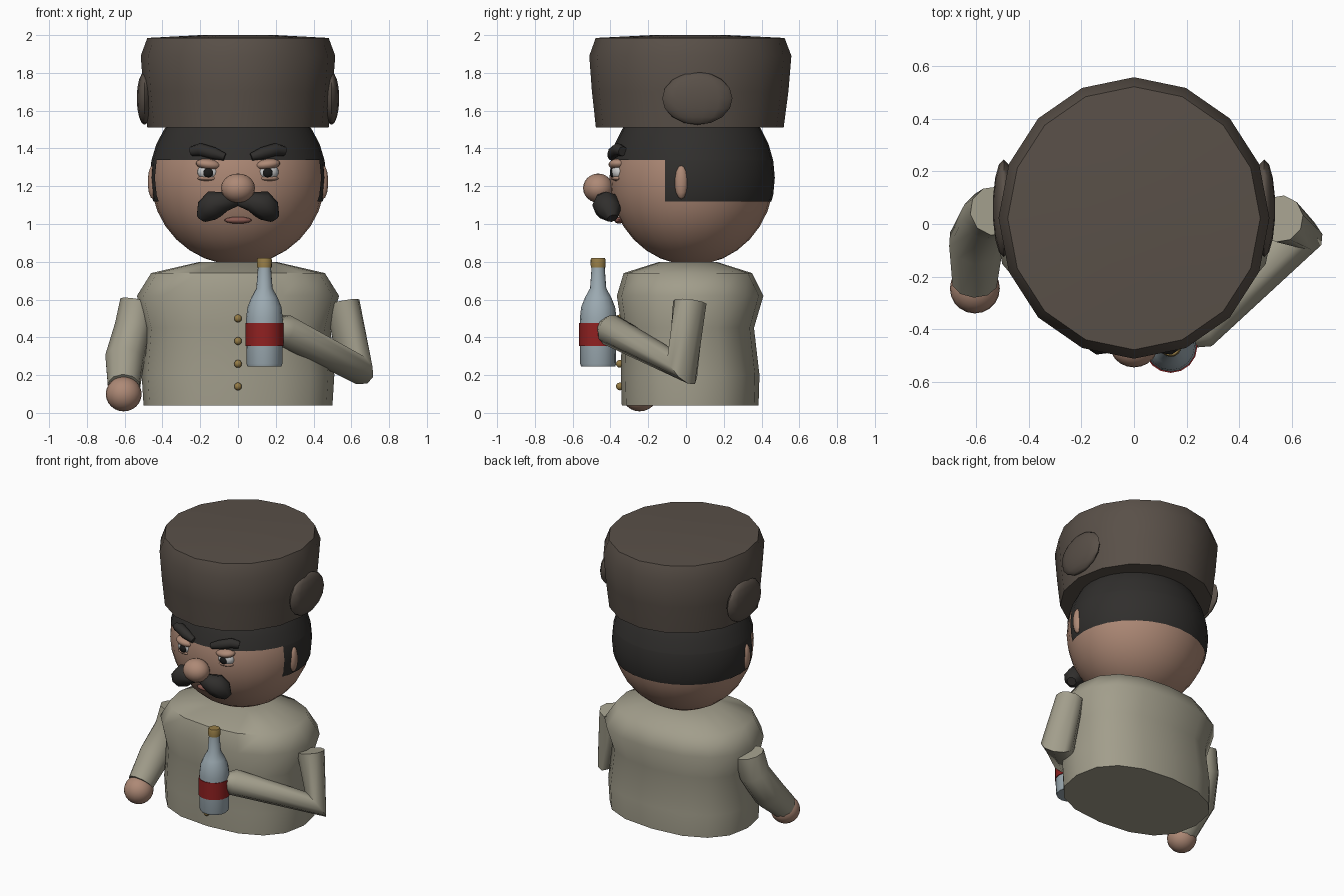
import bpy, bmesh, math
from mathutils import Vector, Matrix

if "Cube" in bpy.data.objects:
    bpy.data.objects.remove(bpy.data.objects["Cube"])


def material(name, rgb):
    m = bpy.data.materials.new(name)
    m.diffuse_color = (*rgb, 1)
    m.use_nodes = True
    m.node_tree.nodes["Principled BSDF"].inputs["Base Color"].default_value = m.diffuse_color
    return m


COAT = material("cloth", (.36, .34, .26))
SKIN = material("skin", (.42, .25, .18))
HAIR = material("hair", (.03, .028, .026))
FUR = material("fur", (.10, .08, .065))
WHITE = material("eye_white", (.75, .75, .73))
BLACK = material("pupil", (.01, .01, .01))
LIP = material("lip", (.25, .10, .08))
GLASS = material("glass", (.33, .40, .44))
RED = material("label_red", (.28, .015, .015))
GOLD = material("brass", (.30, .20, .06))


def finish(bm, name, mat, angle=50):
    bmesh.ops.recalc_face_normals(bm, faces=bm.faces)
    me = bpy.data.meshes.new(name)
    bm.to_mesh(me)
    bm.free()
    me.materials.append(mat)
    ob = bpy.data.objects.new(name, me)
    bpy.context.collection.objects.link(ob)
    bpy.ops.object.select_all(action='DESELECT')
    ob.select_set(True)
    bpy.context.view_layer.objects.active = ob
    bpy.ops.object.shade_smooth_by_angle(angle=math.radians(angle))
    return ob


def skin_rings(name, rings, mat, angle=50):
    """Bridge rings of points into a capped skin."""
    bm = bmesh.new()
    vs = [[bm.verts.new(p) for p in r] for r in rings]
    n = len(vs[0])
    for a, b in zip(vs, vs[1:]):
        for i in range(n):
            bm.faces.new((a[i], a[(i + 1) % n], b[(i + 1) % n], b[i]))
    bm.faces.new(vs[0])
    bm.faces.new(vs[-1])
    return finish(bm, name, mat, angle)


def lathe(name, profile, mat, c=(0, 0), n=16, power=2, angle=50):
    """profile rows: z, x radius, y radius, y shift"""
    def s(v):
        return math.copysign(abs(v) ** (2 / power), v)
    rings = [[(c[0] + rx * s(math.cos(2 * math.pi * i / n)),
               c[1] + dy + ry * s(math.sin(2 * math.pi * i / n)), z)
              for i in range(n)] for z, rx, ry, dy in profile]
    return skin_rings(name, rings, mat, angle)


def tube(name, path, mat, n=10):
    """path rows: x, y, z, radius; mitred bends"""
    pts = [Vector(p[:3]) for p in path]
    d = [(b - a).normalized() for a, b in zip(pts, pts[1:])]
    tang = [d[0]] + [(a + b).normalized() for a, b in zip(d, d[1:])] + [d[-1]]
    u = tang[0].orthogonal().normalized()
    rings = []
    for i, (p, t) in enumerate(zip(pts, tang)):
        if i:
            u = tang[i - 1].rotation_difference(t) @ u
        v = t.cross(u)
        rings.append([p + path[i][3] * (u * math.cos(2 * math.pi * k / n) + v * math.sin(2 * math.pi * k / n))
                      for k in range(n)])
    return skin_rings(name, rings, mat)


def ball(name, c, r, mat, tilt=0, cuts=(), seg=20):
    """Ellipsoid, optionally cut: each cut is (point, normal of the removed side)"""
    bm = bmesh.new()
    bmesh.ops.create_uvsphere(bm, u_segments=seg, v_segments=seg * 3 // 5, radius=1)
    bm.transform(Matrix.Translation(c) @ Matrix.Rotation(tilt, 4, 'Y') @ Matrix.Diagonal((*r, 1)))
    for co, no in cuts:
        bmesh.ops.bisect_plane(bm, geom=bm.verts[:] + bm.edges[:] + bm.faces[:],
                               plane_co=co, plane_no=no, clear_outer=True)
    return finish(bm, name, mat)


# coat body
lathe("coat", [(.04, .50, .362, .022), (.2, .51, .367, .022), (.45, .49, .35, .01),
               (.62, .535, .388, .022), (.74, .46, .34, .01), (.80, .2, .15, .01)], COAT, power=2.4)
for i in range(4):
    ball("button_%d" % i, (0, -.35, .14 + .12 * i), (.021, .021, .021), GOLD, seg=10)

# head and hair shell
HC, HR = (0, .03, 1.245), (.462, .435, .462)
ball("head", HC, HR, SKIN, seg=28)
shell = tuple(r * 1.012 for r in HR)
ball("hair_top", HC, shell, HAIR, seg=28, cuts=[((0, 0, 1.34), (0, 0, -1))])
ball("hair_back", HC, shell, HAIR, seg=28,
     cuts=[((0, 0, 1.34), (0, 0, 1)), ((0, 0, 1.12), (0, 0, -1)), ((0, -.11, 0), (0, -1, 0))])

# fur hat
lathe("fur_hat", [(1.51, .48, .497, .02), (1.70, .50, .52, .022), (1.89, .515, .535, .023),
                  (1.985, .48, .50, .022), (2.0, .2, .2, .022)], FUR)

# face
ball("nose", (0, -.465, 1.19), (.09, .08, .077), SKIN)
ball("mouth", (0, -.355, 1.02), (.072, .025, .018), LIP, seg=12)
for s, side in ((-1, "right"), (1, "left")):
    ball("hat_flap_" + side, (s * .495, .06, 1.665), (.042, .186, .14), FUR, seg=14)
    ball("ear_" + side, (s * .45, -.025, 1.222), (.028, .036, .09), SKIN, seg=12)
    ball("eye_" + side, (s * .155, -.352, 1.275), (.06, .045, .045), WHITE)
    ball("pupil_" + side, (s * .157, -.388, 1.272), (.028, .016, .026), BLACK, seg=12)
    ball("upper_lid_" + side, (s * .155, -.358, 1.315), (.068, .052, .03), SKIN, tilt=s * -.12)
    ball("lower_lid_" + side, (s * .155, -.352, 1.242), (.06, .042, .016), SKIN)
    tube("brow_" + side, [(s * .245, -.335, 1.385, .026), (s * .20, -.36, 1.395, .034),
                          (s * .13, -.385, 1.375, .032), (s * .07, -.395, 1.355, .02)], HAIR, n=8)
    tube("moustache_" + side, [(s * .0, -.42, 1.12, .025), (s * .06, -.435, 1.12, .05),
                               (s * .125, -.425, 1.105, .074), (s * .165, -.405, 1.07, .066),
                               (s * .195, -.39, 1.03, .03)], HAIR, n=8)

# lowered arm with hand
tube("right_sleeve", [(-.53, .05, .59, .095), (-.555, .03, .45, .10), (-.60, -.07, .28, .107),
                      (-.605, -.22, .14, .088)], COAT)
ball("right_hand", (-.605, -.245, .10), (.095, .095, .092), SKIN)

# bent arm holding the bottle
tube("left_sleeve", [(.555, .02, .585, .09), (.62, -.02, .24, .11), (.24, -.40, .44, .085),
                     (.20, -.43, .455, .05)], COAT)

# bottle
B = (.14, -.465)
lathe("bottle", [(z, r, r, 0) for z, r in ((.245, .09), (.26, .095), (.50, .097), (.56, .09), (.61, .07),
                                          (.66, .043), (.78, .034))], GLASS, B)
lathe("bottle_label", [(z, .101, .101, 0) for z in (.355, .475)], RED, B)
lathe("bottle_cap", [(.77, .039, .039, 0), (.81, .04, .04, 0), (.82, .035, .035, 0)], GOLD, B)
